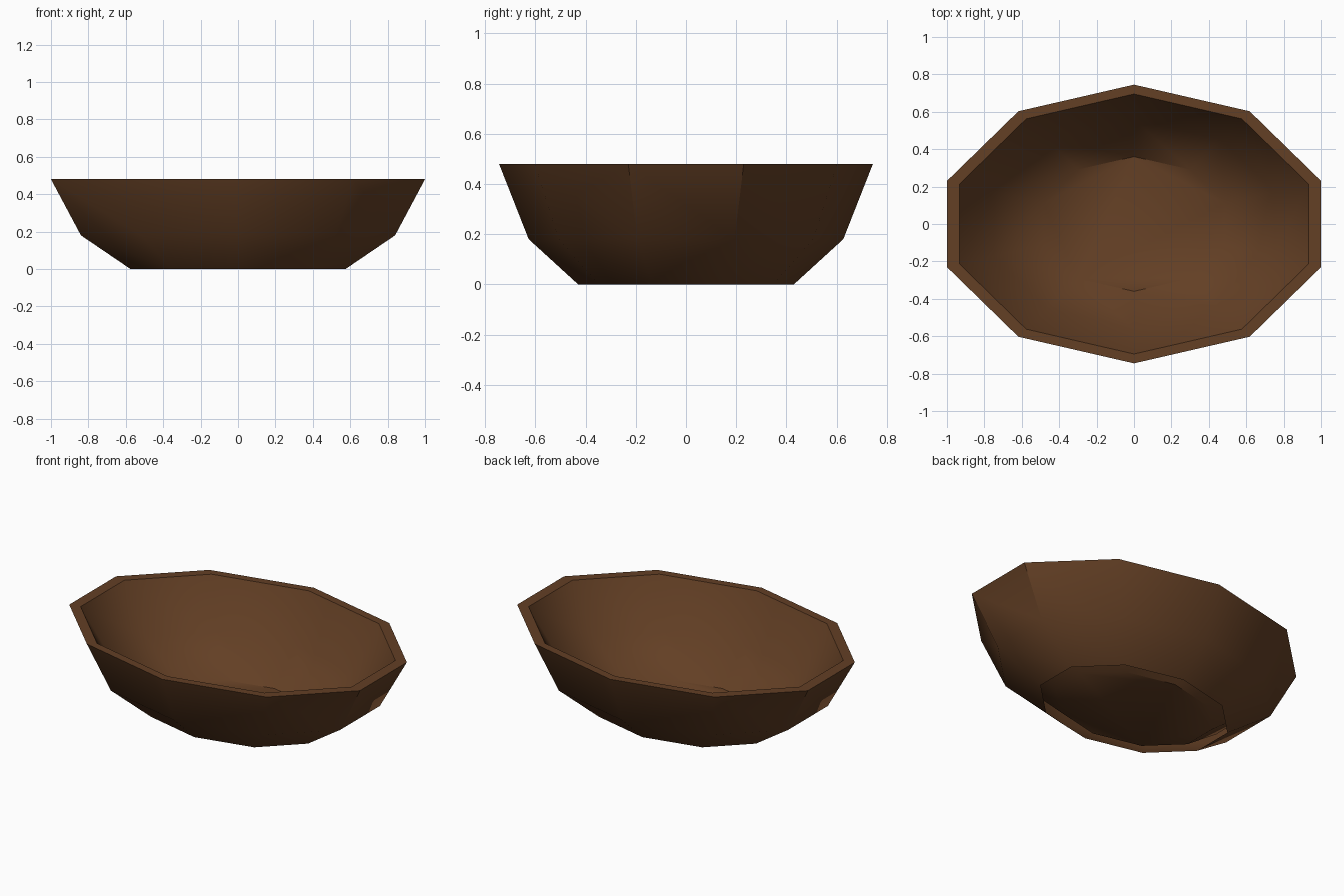
import bpy, bmesh, math

if "Cube" in bpy.data.objects:
    bpy.data.objects.remove(bpy.data.objects["Cube"])

SIDES = 10

# one flat colour
brown = bpy.data.materials.new("brown_clay")
brown.diffuse_color = (0.125, 0.05, 0.018, 1)
brown.use_nodes = True
brown.node_tree.nodes["Principled BSDF"].inputs["Base Color"].default_value = brown.diffuse_color

# rings of the section: half length, half width, height
# bottom edge, outer belly, outer lip, inner lip, inner belly, inner floor
SECTION = [
    (0.575, 0.43, 0.0),
    (0.84, 0.627, 0.18),
    (1.0, 0.745, 0.48),
    (0.932, 0.695, 0.48),
    (0.75, 0.559, 0.19),
    (0.485, 0.36, 0.0),
]


def add_ring(bm, half_x, half_y, z):
    """Ten-sided oval with a corner on the y axis."""
    fit = half_x / math.sin(math.radians(72))  # flat ends reach half_x
    step = math.tau / SIDES
    return [bm.verts.new((fit * math.sin(i * step), half_y * math.cos(i * step), z))
            for i in range(SIDES)]


# bowl: outer wall, lip, inner wall and floor, with an open gap around the foot
bm = bmesh.new()
rings = [add_ring(bm, *r) for r in SECTION]
for low, high in zip(rings, rings[1:]):
    for i in range(SIDES):
        j = (i + 1) % SIDES
        bm.faces.new((low[i], high[i], high[j], low[j]))
bm.faces.new(rings[-1][::-1])

mesh = bpy.data.meshes.new("bowl")
bm.to_mesh(mesh)
bm.free()
mesh.materials.append(brown)
bowl = bpy.data.objects.new("bowl", mesh)
bpy.context.collection.objects.link(bowl)

# smooth walls, crisp lip
bpy.context.view_layer.objects.active = bowl
bowl.select_set(True)
bpy.ops.object.shade_smooth_by_angle(angle=math.radians(40))
